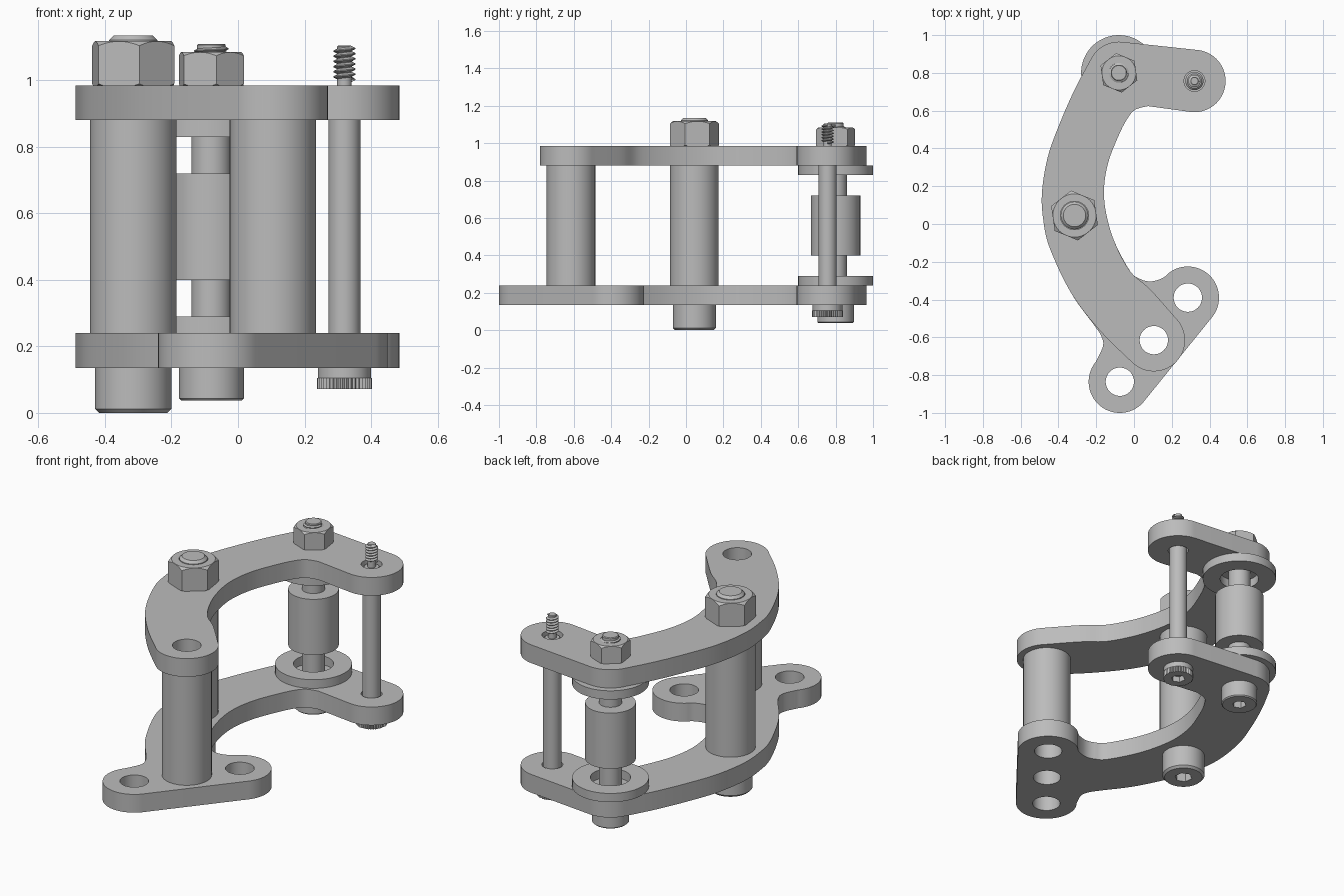
import bpy, bmesh
from math import sin, cos, pi, radians
from mathutils import Vector

if "Cube" in bpy.data.objects:
    bpy.data.objects.remove(bpy.data.objects["Cube"], do_unlink=True)

GREY = (0.5, 0.5, 0.5, 1)
metal = bpy.data.materials.new("plain grey metal")
metal.use_nodes = True
metal.diffuse_color = GREY
metal.node_tree.nodes["Principled BSDF"].inputs["Base Color"].default_value = GREY

# Shared positions
BIG, MID, THIN, POST = (-.315, .045), (-.08, .8), (.32, .757), (.105, -.615)
LUG_A, LUG_B = (-.075, -.835), (.285, -.39)
BASE, BASE_TOP, DECK, DECK_TOP = .135, .24, .88, .985
EDGE, HOLE = .165, .075


def select(ob):
    bpy.ops.object.select_all(action='DESELECT')
    ob.select_set(True)
    bpy.context.view_layer.objects.active = ob


def finish(ob, angle=30):
    select(ob)
    ob.data.materials.clear()
    ob.data.materials.append(metal)
    bpy.ops.object.shade_smooth_by_angle(angle=radians(angle))
    return ob


def add_mesh(name, bm, at):
    me = bpy.data.meshes.new(name)
    bm.to_mesh(me)
    bm.free()
    ob = bpy.data.objects.new(name, me)
    ob.location = (at[0], at[1], 0)
    bpy.context.collection.objects.link(ob)
    return ob


def lathe(name, at, profile, closed=False, steps=64):
    """Turn an (r, z) profile about a vertical axis."""
    bm = bmesh.new()
    vs = [bm.verts.new((r, 0, z)) for r, z in profile]
    es = [bm.edges.new(p) for p in zip(vs, vs[1:])]
    if closed:
        es.append(bm.edges.new((vs[-1], vs[0])))
    bmesh.ops.spin(bm, geom=vs + es, cent=(0, 0, 0), axis=(0, 0, 1),
                   angle=2 * pi, steps=steps, use_duplicate=False)
    bmesh.ops.remove_doubles(bm, verts=bm.verts, dist=1e-5)
    bmesh.ops.recalc_face_normals(bm, faces=bm.faces)
    return finish(add_mesh(name, bm, at))


def rod(name, at, r, z0, z1, chamfer=0.0):
    return lathe(name, at, [(0, z0), (r, z0), (r, z1 - chamfer), (r - chamfer, z1), (0, z1)])


def tube(name, at, r, hole, z0, z1):
    return lathe(name, at, [(hole, z0), (r, z0), (r, z1), (hole, z1)], closed=True)


def arc(c, r, a0=0, a1=360, n=48):
    ends = 0 if a1 - a0 == 360 else 1
    angles = [radians(a0 + (a1 - a0) * i / n) for i in range(n + ends)]
    return [(c[0] + r * cos(a), c[1] + r * sin(a)) for a in angles]


def smooth(points, n=8):
    """Catmull-Rom curve through the points."""
    p = [Vector(q) for q in [points[0], *points, points[-1]]]
    out = []
    for a, b, c, d in zip(p, p[1:], p[2:], p[3:]):
        for i in range(n):
            t = i / n
            out.append((b * 2 + (c - a) * t + (a * 2 - b * 5 + c * 4 - d) * t * t
                        + (b * 3 - a - c * 3 + d) * t ** 3) / 2)
    return out[1:]


def slab(name, loops, z0, z1, at=(0, 0)):
    """Extrude a flat outline with holes between two heights."""
    cu = bpy.data.curves.new(name, 'CURVE')
    cu.dimensions, cu.fill_mode, cu.extrude = '2D', 'BOTH', (z1 - z0) / 2
    for loop in loops:
        sp = cu.splines.new('POLY')
        sp.points.add(len(loop) - 1)
        for pt, q in zip(sp.points, loop):
            pt.co = (q[0], q[1], 0, 1)
        sp.use_cyclic_u = True
    ob = bpy.data.objects.new(name, cu)
    ob.location = (at[0], at[1], (z0 + z1) / 2)
    bpy.context.collection.objects.link(ob)
    select(ob)
    bpy.ops.object.convert(target='MESH')
    ob = bpy.context.view_layer.objects.active
    bm = bmesh.new()
    bm.from_mesh(ob.data)
    bmesh.ops.remove_doubles(bm, verts=bm.verts, dist=1e-5)
    bmesh.ops.recalc_face_normals(bm, faces=bm.faces)
    bm.to_mesh(ob.data)
    bm.free()
    return finish(ob)


def boolean(ob, cutter, operation):
    m = ob.modifiers.new("cut", 'BOOLEAN')
    m.object, m.operation, m.solver = cutter, operation, 'EXACT'
    select(ob)
    bpy.ops.object.modifier_apply(modifier=m.name)
    bpy.data.objects.remove(cutter, do_unlink=True)
    return finish(ob, 20)


def hexagon(r, turn=8):
    return arc((0, 0), r, turn + 90, turn + 450, 6)


def nut(name, at, r, bore, z0, z1):
    ob = slab(name, [hexagon(r), arc((0, 0), bore)], z0, z1, at)
    c = r * .86
    cone = lathe("nut_chamfer", at, [(0, z0), (r * .95, z0), (r * 1.02, z0 + r * .05),
                                     (r * 1.02, z1 - r * .12), (c, z1), (0, z1)])
    return boolean(ob, cone, 'INTERSECT')


def socket_head(name, at, r, socket, z0, z1, chamfer):
    ob = lathe(name, at, [(0, z0), (r - chamfer, z0), (r, z0 + chamfer), (r, z1), (0, z1)])
    return boolean(ob, slab("socket_cutter", [hexagon(socket)], z0 - .02, z0 + .06, at), 'DIFFERENCE')


def thread(name, at, root, crest, z, pitch, turns):
    bm = bmesh.new()
    vs = [bm.verts.new((r, 0, z + pitch * k)) for r, k in ((root, 0), (crest, .4), (crest, .6), (root, 1))]
    for pair in zip(vs, vs[1:]):
        bm.edges.new(pair)
    ob = add_mesh(name, bm, at)
    m = ob.modifiers.new("helix", 'SCREW')
    m.screw_offset, m.iterations, m.steps, m.render_steps = pitch, turns, 32, 32
    m.use_merge_vertices = True
    select(ob)
    bpy.ops.object.modifier_apply(modifier=m.name)
    bm = bmesh.new()
    bm.from_mesh(ob.data)
    bmesh.ops.remove_doubles(bm, verts=bm.verts, dist=1e-5)
    bmesh.ops.recalc_face_normals(bm, faces=bm.faces)
    bm.to_mesh(ob.data)
    bm.free()
    return finish(ob)


# Curved arm outline shared by both plates
inner = [(-.02, -.25), (-.105, -.09), (-.15, .07), (-.158, .2), (-.135, .33),
         (-.085, .46), (-.04, .55), (.005, .604), (.075, .624)]
outer = [(-.31, .72), (-.39, .54), (-.455, .36), (-.487, .17), (-.48, .02),
         (-.445, -.13), (-.33, -.37)]
tip = arc(THIN, EDGE, 263, 443)
crown = arc(MID, EDGE, 83, 150, 16)
post_end = arc(POST, EDGE, 225, 405)
lugs = arc(LUG_A, EDGE, 140, 321) + arc(LUG_B, EDGE, 321, 490)


def arm(end, inner_start, outer_end):
    return (end + smooth([end[-1], *inner_start, *inner]) + [inner[-1]] + tip + crown
            + smooth([crown[-1], *outer, *outer_end, end[0]]))


top_outline = arm(post_end, [(.085, -.345)], [(-.18, -.565)])
bottom_outline = arm(lugs, [(.15, -.287), (.09, -.304), (.035, -.292)],
                     [(-.215, -.53), (-.175, -.59), (-.164, -.645)])
shared_holes = [arc(POST, HOLE), arc(THIN, .055)]
slab("top_plate", [top_outline] + shared_holes, DECK, DECK_TOP)
slab("bottom_plate", [bottom_outline, arc(LUG_A, HOLE), arc(LUG_B, HOLE)] + shared_holes, BASE, BASE_TOP)

# Spacers between the plates
rod("middle_spacer", BIG, .13, BASE_TOP, DECK)
tube("front_spacer", POST, .13, HOLE, BASE_TOP, DECK)

# Large bolt
socket_head("large_bolt_head", BIG, .115, .048, 0, BASE, .012)
nut("large_nut", BIG, .133, .075, DECK_TOP, 1.118)
rod("large_bolt_tip", BIG, .073, DECK, 1.135, .014)

# Roller bolt with its washers and roller
socket_head("roller_bolt_head", MID, .0975, .038, .038, BASE, .006)
rod("roller_shaft", MID, .06, BASE, DECK_TOP)
rod("roller", MID, .132, .4, .72)
for name, z in (("lower_washer", BASE_TOP), ("upper_washer", DECK - .05)):
    tube(name, MID, .2, .105, z, z + .05)
nut("roller_nut", MID, .105, .052, DECK_TOP, 1.085)
rod("roller_bolt_tip", MID, .043, DECK, 1.11, .004)
thread("roller_bolt_thread", MID, .042, .052, 1.06, .014, 2)

# Thin pin with a knurled head and a threaded end
knurl = [(r * cos(i * pi / 40), r * sin(i * pi / 40))
         for i in range(80) for r in [.083 if i % 2 else .077]]
slab("pin_knurl", [knurl, hexagon(.038)], .072, .105, THIN)
rod("pin_collar", THIN, .08, .105, BASE)
rod("pin_shank", THIN, .048, BASE, .972, .01)
rod("pin_core", THIN, .022, .96, 1.105, .003)
thread("pin_thread", THIN, .021, .033, .995, .0155, 6)
